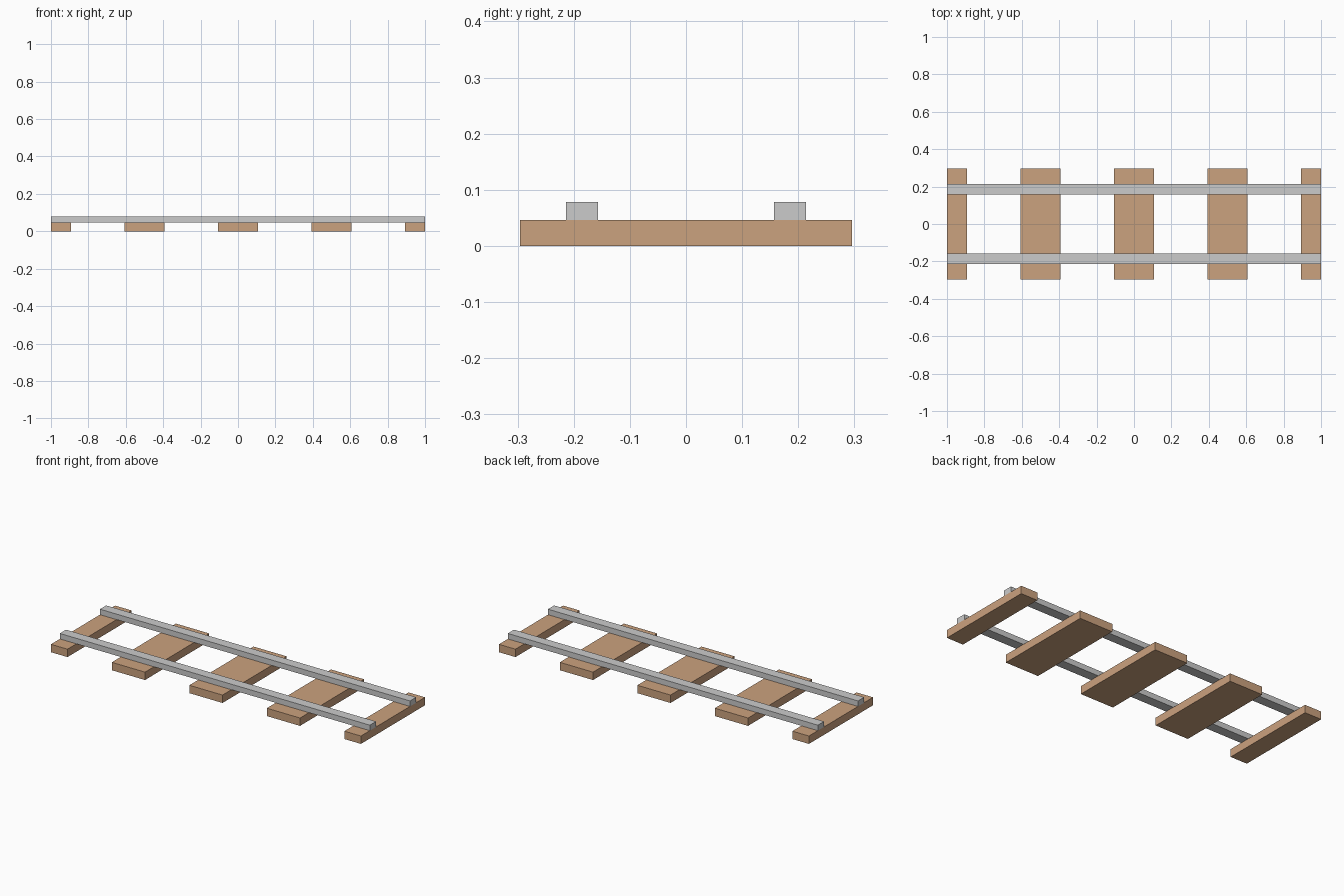
import bpy

if "Cube" in bpy.data.objects:
    bpy.data.objects.remove(bpy.data.objects["Cube"])

LENGTH = 2.0
SLEEPER_W, SLEEPER_L, SLEEPER_H = 0.214, 0.591, 0.046
RAIL_W, RAIL_H, RAIL_Y = 0.057, 0.032, 0.185
PITCH = LENGTH / 4

wood = bpy.data.materials.new("wood")
wood.diffuse_color = (0.6, 0.36, 0.21, 1)
wood.use_nodes = True
wood.node_tree.nodes["Principled BSDF"].inputs["Base Color"].default_value = wood.diffuse_color


def box(name, lo, hi, material=None):
    """Axis-aligned box between two corners."""
    centre = [(a + b) / 2 for a, b in zip(lo, hi)]
    bpy.ops.mesh.primitive_cube_add(size=1, location=centre)
    obj = bpy.context.object
    obj.name = name
    obj.scale = [b - a for a, b in zip(lo, hi)]
    bpy.ops.object.transform_apply(location=False, rotation=False, scale=True)
    if material:
        obj.data.materials.append(material)
    return obj


# Sleepers: the two end ones are half width, cut off at the track ends
for i in range(5):
    x = -LENGTH / 2 + i * PITCH
    x0 = max(x - SLEEPER_W / 2, -LENGTH / 2)
    x1 = min(x + SLEEPER_W / 2, LENGTH / 2)
    box(f"sleeper_{i + 1}", (x0, -SLEEPER_L / 2, 0),
        (x1, SLEEPER_L / 2, SLEEPER_H), wood)

# Rails resting on the sleepers
for name, y in (("front_rail", -RAIL_Y), ("back_rail", RAIL_Y)):
    box(name, (-LENGTH / 2, y - RAIL_W / 2, SLEEPER_H),
        (LENGTH / 2, y + RAIL_W / 2, SLEEPER_H + RAIL_H))
